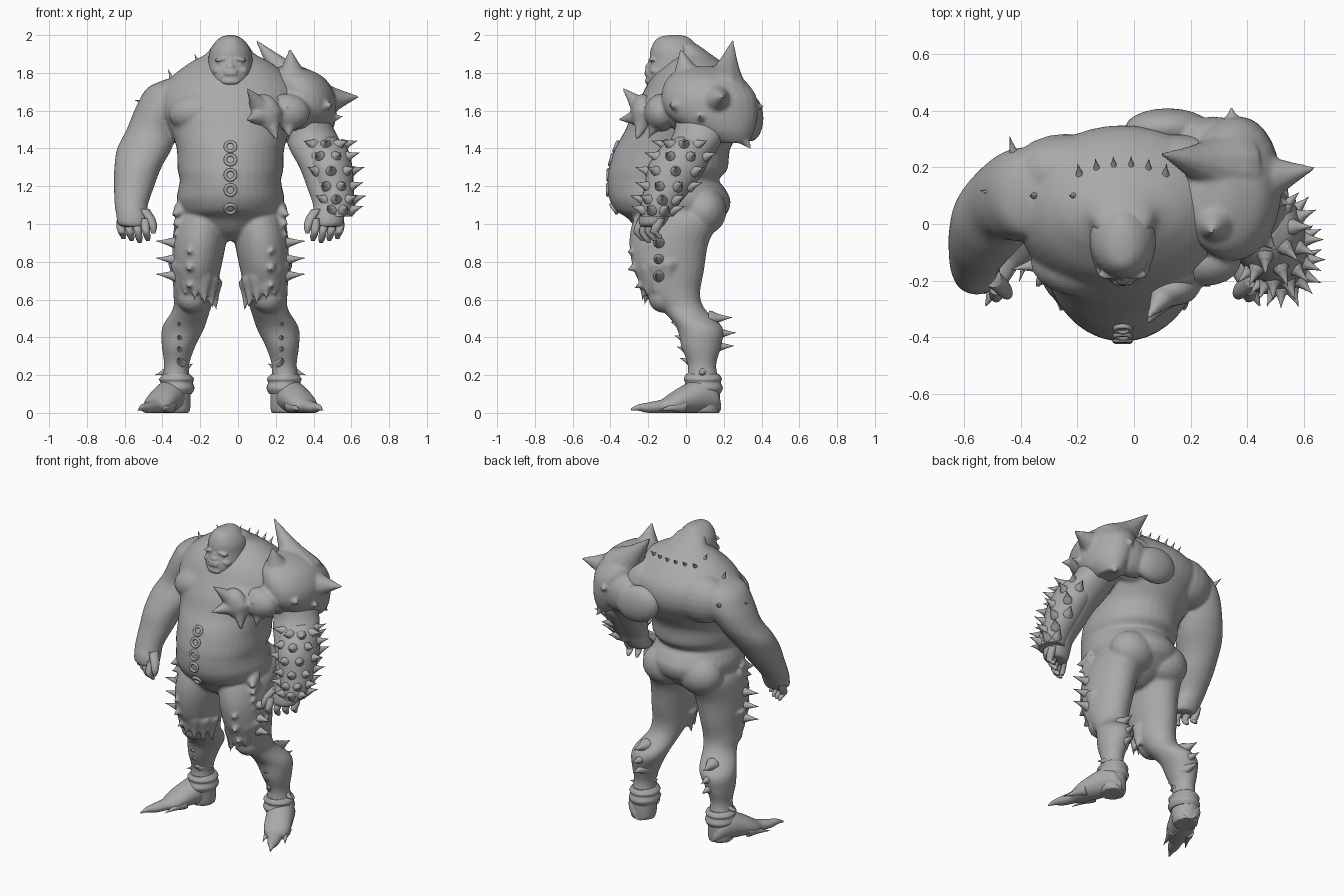
import bpy, bmesh, math
from mathutils import Vector, Matrix

CX = -0.04  # symmetry axis of the figure
GREY = bpy.data.materials.new("clay grey")
GREY.diffuse_color = (0.40, 0.40, 0.40, 1)


def spline(rows, steps):
    """Catmull-Rom interpolation of rows of numbers."""
    out = []
    for i in range(len(rows) - 1):
        p0, p1, p2, p3 = rows[max(i - 1, 0)], rows[i], rows[i + 1], rows[min(i + 2, len(rows) - 1)]
        for k in range(steps):
            t = k / steps
            out.append([0.5 * (2 * b + (c - a) * t + (2 * a - 5 * b + 4 * c - d) * t * t
                               + (3 * b - a - 3 * c + d) * t ** 3) for a, b, c, d in zip(p0, p1, p2, p3)])
    return out + [list(rows[-1])]


def loft(bm, rows, u=(1, 0, 0), v=(0, 1, 0), n=28, steps=5):
    """Closed tube through elliptic rings (x, y, z, radius along u, radius along v)."""
    u, v, rings = Vector(u), Vector(v), []
    for x, y, z, a, b in spline(rows, steps):
        a, b = max(a, 0.001), max(b, 0.001)
        rings.append([bm.verts.new(Vector((x, y, z)) + u * a * math.cos(2 * math.pi * k / n)
                                   + v * b * math.sin(2 * math.pi * k / n)) for k in range(n)])
    for r, q in zip(rings, rings[1:]):
        for k in range(n):
            bm.faces.new((r[k], r[(k + 1) % n], q[(k + 1) % n], q[k]))
    bm.faces.new(rings[0])
    bm.faces.new(rings[-1])


def column(bm, rows, s=1, **kw):
    """Upright loft from rows (offset from axis, z, half width, front y, back y)."""
    loft(bm, [(CX + s * d, (f + b) / 2, z, w, (b - f) / 2) for d, z, w, f, b in rows], **kw)


def ball(bm, c, r, rot=0):
    m = Matrix.Translation(c) @ Matrix.Rotation(rot, 4, 'Y') @ Matrix.Diagonal((*r, 1))
    bmesh.ops.create_uvsphere(bm, u_segments=20, v_segments=12, radius=1, matrix=m)


def spike(bm, base, tip, r, n=10):
    """Thorn with a flared foot."""
    base, tip = Vector(base), Vector(tip)
    d = tip - base
    q = d.to_track_quat('Z', 'Y')
    prof = ((-0.15, 1.1), (0, 1), (0.3, 0.6), (0.65, 0.27), (1, 0.0))
    loft(bm, [(*(base + d * t), r * w, r * w) for t, w in prof],
         q @ Vector((1, 0, 0)), q @ Vector((0, 1, 0)), n, 2)


def finish(name, bm, voxel=0, smooth=4, angle=50):
    bmesh.ops.recalc_face_normals(bm, faces=bm.faces)
    me = bpy.data.meshes.new(name)
    bm.to_mesh(me)
    bm.free()
    ob = bpy.data.objects.new(name, me)
    bpy.context.collection.objects.link(ob)
    bpy.ops.object.select_all(action='DESELECT')
    ob.select_set(True)
    bpy.context.view_layer.objects.active = ob
    if voxel:  # fuse overlapping volumes into one skin
        m = ob.modifiers.new("fuse", 'REMESH')
        m.mode, m.voxel_size = 'VOXEL', voxel
        m = ob.modifiers.new("soften", 'SMOOTH')
        m.iterations, m.factor = smooth, 0.5
        bpy.ops.object.modifier_apply(modifier="fuse")
        bpy.ops.object.modifier_apply(modifier="soften")
    ob.data.materials.clear()
    ob.data.materials.append(GREY)
    bpy.ops.object.shade_smooth_by_angle(angle=math.radians(angle))


# Body: torso, neck hump, arms, legs and ragged hide fused into one skin
bm = bmesh.new()
column(bm, [(0, .91, .05, -.18, .02), (0, .96, .17, -.25, .11), (0, 1.03, .25, -.31, .19),
            (0, 1.07, .27, -.37, .225), (0, 1.13, .285, -.405, .235), (0, 1.19, .275, -.415, .205),
            (0, 1.235, .268, -.415, .175), (0, 1.29, .28, -.41, .22), (0, 1.4, .285, -.375, .235),
            (0, 1.5, .32, -.32, .295), (0, 1.6, .37, -.28, .345), (0, 1.7, .37, -.225, .34),
            (0, 1.78, .31, -.18, .285), (0, 1.85, .22, -.11, .2), (0, 1.9, .13, -.06, .13),
            (0, 1.95, .09, -.06, .06), (0, 1.97, .03, -.04, .02)], n=40)
for s in (-1, 1):
    X = lambda d: CX + s * d
    ball(bm, (X(.15), -.13, 1.6), (.18, .125, .11), s * .2)         # chest
    ball(bm, (X(.13), .09, 1.07), (.15, .125, .13))                 # buttock
    ball(bm, (X(.2), .18, 1.64), (.2, .14, .16))                    # shoulder blade
    column(bm, [(.27, 1.77, .06, .02, .18), (.32, 1.72, .12, -.04, .25), (.36, 1.62, .14, -.06, .27),
                (.415, 1.5, .135, -.06, .23), (.455, 1.4, .145, -.11, .17), (.49, 1.3, .125, -.16, .10),
                (.51, 1.2, .107, -.19, .03), (.525, 1.1, .088, -.225, -.05), (.52, 1.05, .085, -.245, -.08),
                (.515, 1.0, .082, -.25, -.11), (.51, .985, .06, -.24, -.12)], s)  # arm and palm
    column(bm, [(.14, 1.08, .11, -.24, .16), (.15, 1.02, .14, -.28, .18), (.165, .9, .142, -.3, .12),
                (.18, .75, .127, -.275, .095), (.19, .63, .112, -.205, .075), (.205, .55, .1, -.13, .10),
                (.25, .45, .112, -.05, .195), (.275, .35, .088, -.025, .185), (.285, .25, .066, .01, .16),
                (.29, .15, .078, .0, .18), (.29, .05, .08, .01, .18), (.29, .0, .075, .02, .175)], s)  # leg
    ball(bm, (X(.2), -.12, .61), (.085, .08, .08))                  # knee
    for i in range(7):                                   # ragged hem, longest on the inside
        a = math.pi * (1.05 + i / 6.5)
        c, q = s * math.cos(a), math.sin(a)
        z = .72 + .05 * math.cos(a)
        spike(bm, (X(.185 + s * .09 * c), -.085 + .125 * q, z),
              (X(.185 + s * .115 * c), -.085 + .15 * q, z - .14), .055)
    for i in range(8):                                   # outer front ridge
        z = 1.07 - .052 * i
        spike(bm, (X(.26 - .004 * i), -.16 + .008 * i, z), (X(.32 - .006 * i), -.24 + .014 * i, z - .03), .05)
    for z in (.88, .79, .7):                             # front of the thigh
        f = -.25 + max(0, .8 - z) * .45
        spike(bm, (X(.2), f + .02, z), (X(.225), f - .075, z - .04), .06)
finish("body", bm, .0105, 4)

# Fingers and thumbs, hands turned half inwards
bm = bmesh.new()
for s in (-1, 1):
    X = lambda d: CX + s * d
    for i in range(4):
        fx, fy, z = .45 + .043 * i, -.235 + .03 * i, .9 + .01 * abs(i - 1)
        loft(bm, [(X(fx), fy + .01, 1.03, .022, .026), (X(fx), fy - .01, .985, .024, .027),
                  (X(fx - .004), fy - .02, .955, .02, .022), (X(fx - .01), fy - .005, z + .022, .018, .02),
                  (X(fx - .013), fy + .01, z, .009, .01)], n=12)
    loft(bm, [(X(.46), -.19, 1.08, .03, .035), (X(.425), -.225, 1.03, .027, .03),
              (X(.41), -.245, .985, .021, .023), (X(.408), -.25, .95, .01, .01)], n=12)
finish("fingers", bm)

# Head with face, running back into the neck
bm = bmesh.new()
column(bm, [(0, 1.725, .04, -.17, -.06), (0, 1.745, .09, -.205, .0), (0, 1.79, .115, -.212, .06),
            (0, 1.86, .118, -.195, .1), (0, 1.92, .108, -.188, .08), (0, 1.965, .08, -.168, .04),
            (0, 1.99, .048, -.14, .01), (0, 2.0, .015, -.09, -.03)])
ball(bm, (CX, -.2, 1.832), (.022, .016, .016))       # nose
ball(bm, (CX, -.193, 1.852), (.011, .01, .022))      # nose bridge
ball(bm, (CX, -.209, 1.81), (.04, .01, .007))        # upper lip
ball(bm, (CX, -.21, 1.794), (.036, .011, .008))      # lower lip
ball(bm, (CX, -.195, 1.755), (.05, .022, .02))       # chin
for s in (-1, 1):
    ball(bm, (CX + s * .046, -.178, 1.872), (.042, .018, .01), s * .15)   # brow
    ball(bm, (CX + s * .048, -.174, 1.85), (.018, .012, .007))            # eye
    ball(bm, (CX + s * .062, -.16, 1.815), (.035, .03, .022), s * .4)     # cheek
    ball(bm, (CX + s * .113, -.03, 1.84), (.01, .02, .028))               # ear
finish("head", bm, .006, 3)

# Boots: clawed toe and ankle cuff
for s, side in ((-1, "left"), (1, "right")):
    bm = bmesh.new()
    heel, toe = Vector((CX + s * .27, .16, 0)), Vector((CX + s * .485, -.29, 0))
    d = (toe - heel).normalized()
    across = Vector((-d.y, d.x, 0))
    rows = [(-.02, .04, .07), (.05, .075, .15), (.2, .085, .18), (.4, .085, .14), (.52, .08, .105),
            (.6, .065, .08), (.66, .045, .068), (.8, .034, .055), (.92, .016, .032), (1, .003, .012)]
    loft(bm, [(*(heel + (toe - heel) * t + Vector((0, 0, h / 2 + (.012 if t > .9 else 0)))), w, h / 2)
              for t, w, h in rows], across, (0, 0, 1))
    for k in (-1, 1):
        b = heel + (toe - heel) * .48 + across * k * .05 + Vector((0, 0, .035))
        spike(bm, b, b + d * .13 + across * k * .02 - Vector((0, 0, .022)), .035)
    column(bm, [(.285, .1, .08, .0, .18), (.285, .13, .094, -.015, .195), (.285, .16, .086, -.005, .185),
                (.285, .18, .092, -.012, .19), (.285, .205, .07, .0, .175)], s)
    finish(side + "_boot", bm)

# Thorns on the legs
bm = bmesh.new()
for s in (-1, 1):
    X = lambda d: CX + s * d
    for z in (.91, .82, .735):
        spike(bm, (X(.28), -.14, z - .01), (X(.395), -.16, z), .04)
    for z, y in ((.5, .14), (.42, .16), (.35, .15)):     # calf
        spike(bm, (X(.25), y, z), (X(.26), y + .105, z + .005), .04)
    for z in (.46, .39, .33, .27):                       # shin
        f = -.04 + (.46 - z) * .25
        spike(bm, (X(.265), f + .02, z), (X(.275), f - .04, z + .02), .03)
    spike(bm, (X(.33), .09, .22), (X(.4), .08, .2), .03)
    spike(bm, (X(.25), .08, .23), (X(.2), .07, .26), .03)
finish("leg_thorns", bm, angle=60)

# Small thorns across the back and bare shoulder
bm = bmesh.new()
for i in range(6):
    x = -.19 + .06 * i
    y = .19 - 1.2 * (x - CX) ** 2
    spike(bm, (x, y, 1.82), (x * 1.05, y + .05, 1.87), .022)
for b, t in (((-.34, .1, 1.74), (-.37, .1, 1.82)), ((-.48, .1, 1.64), (-.545, .12, 1.655)),
             ((-.42, .23, 1.65), (-.44, .31, 1.69)), ((-.2, .1, 1.83), (-.23, .1, 1.9))):
    spike(bm, b, t, .026)
finish("back_thorns", bm)

# Belly rings lying on the skin
for i, (z, y, tilt) in enumerate(((1.41, -.372, 68), (1.34, -.397, 75), (1.26, -.412, 88),
                                  (1.18, -.415, 92), (1.08, -.382, 125))):
    bpy.ops.mesh.primitive_torus_add(location=(CX, y, z), rotation=(math.radians(tilt), 0, 0), major_radius=.027,
                                     minor_radius=.009, major_segments=24, minor_segments=8)
    bpy.context.object.name = "belly_ring_%d" % (i + 1)
    bpy.context.object.data.materials.append(GREY)
    bpy.ops.object.shade_smooth()

# Shoulder armour: dome, chest plate, back plate and flared horns in one piece
bm = bmesh.new()
loft(bm, [(.4, .24, 1.43, .06, .09), (.39, .19, 1.49, .11, .17), (.375, .14, 1.58, .145, .24),
          (.35, .12, 1.68, .165, .25), (.31, .1, 1.77, .15, .2), (.28, .09, 1.82, .09, .12),
          (.27, .09, 1.835, .04, .06)])
ball(bm, (.14, -.23, 1.59), (.085, .06, .1), -.3)
ball(bm, (.25, -.13, 1.59), (.13, .09, .1))
ball(bm, (.12, .34, 1.56), (.155, .07, .12), .3)
ball(bm, (.28, .29, 1.58), (.15, .09, .13))
for b, t, r in (((.31, .2, 1.72), (.085, .25, 1.985), .13), ((.29, .02, 1.72), (.275, -.03, 1.935), .14),
                ((.41, .15, 1.65), (.65, .2, 1.675), .14), ((.35, .24, 1.63), (.345, .42, 1.62), .13),
                ((.29, -.06, 1.62), (.26, -.22, 1.62), .12), ((.13, -.22, 1.6), (.04, -.345, 1.73), .08),
                ((.13, -.23, 1.57), (.035, -.37, 1.55), .07), ((.17, -.22, 1.56), (.21, -.27, 1.43), .07),
                ((.39, .02, 1.62), (.51, -.1, 1.63), .1), ((.4, .1, 1.55), (.56, .07, 1.57), .1),
                ((.4, .24, 1.53), (.43, .35, 1.39), .1), ((.27, -.14, 1.57), (.27, -.2, 1.45), .08)):
    spike(bm, b, t, r, 12)
finish("shoulder_armour", bm, .01, 3)

# Bracer with large domed thorns
arm = [(.45, .0, 1.46, .06, .05), (.465, -.01, 1.42, .105, .11), (.485, -.04, 1.32, .118, .155),
       (.508, -.09, 1.2, .105, .13), (.525, -.14, 1.1, .09, .1), (.53, -.155, 1.04, .075, .085)]
bm = bmesh.new()
loft(bm, arm)
finish("bracer", bm, angle=40)
bm = bmesh.new()
rows = spline(arm, 6)
for j, i in enumerate((6, 10, 14, 18, 22, 26)):
    x, y, z, a, b = rows[i]
    for k in range(5):
        t = math.radians(-135 + 45 * k + (22 if j % 2 else 0))
        c, q = math.cos(t), math.sin(t)
        p = Vector((x + a * c, y + b * q, z)) - Vector((c, q, 0)) * .006
        ball(bm, p, (.026, .026, .026))
        spike(bm, p, p + Vector((c, q, .3)) * .068, .03, 8)
finish("bracer_studs", bm)
